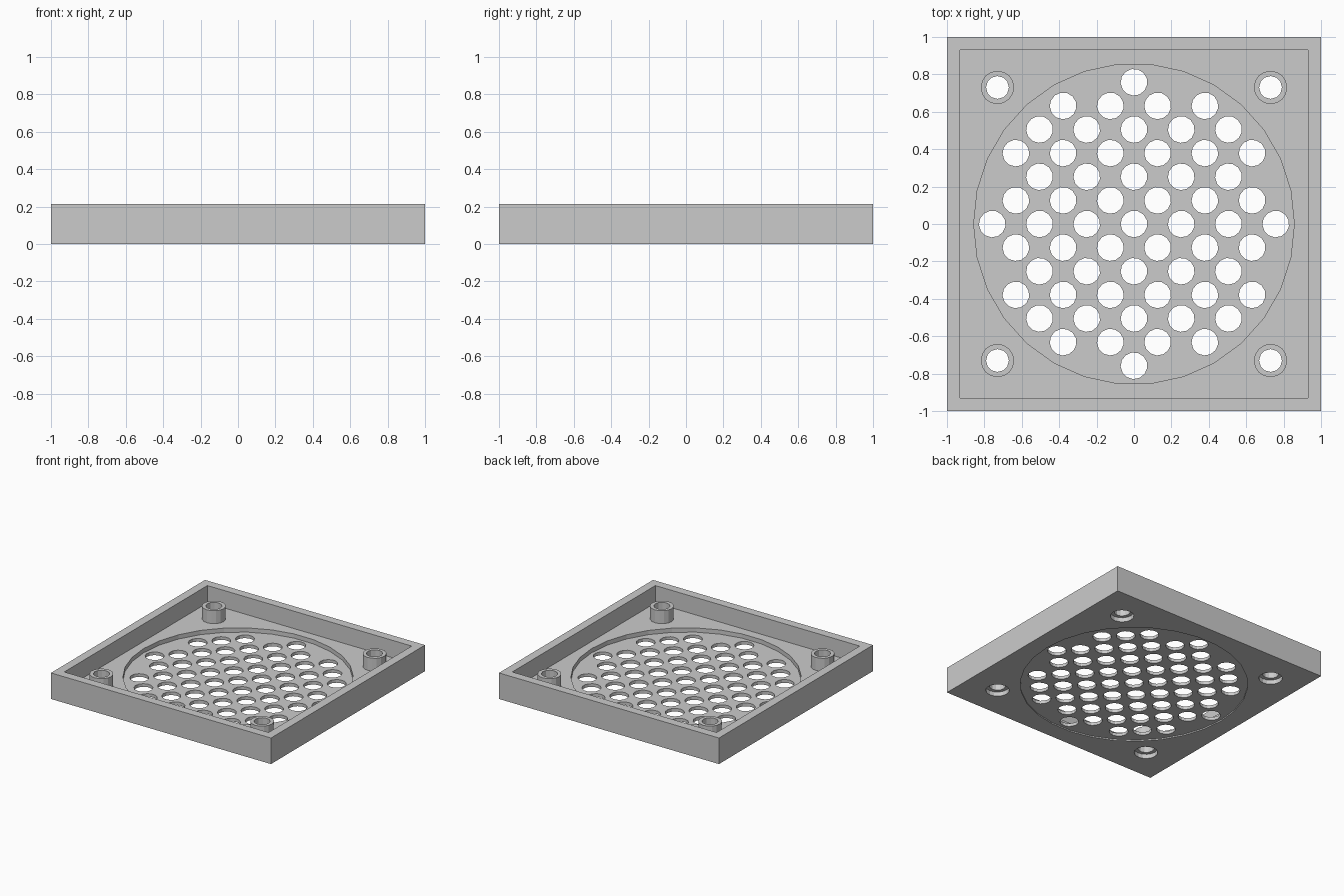
import bpy, bmesh, math
from mathutils import Matrix

cube = bpy.data.objects.get("Cube")
if cube:
    bpy.data.objects.remove(cube, do_unlink=True)

grey = bpy.data.materials.new("light_grey_plastic")
grey.use_nodes = True
GREY = (0.6, 0.6, 0.6, 1)
grey.diffuse_color = GREY
grey.node_tree.nodes["Principled BSDF"].inputs["Base Color"].default_value = GREY

HEIGHT, WALL, FLOOR = 0.214, 0.071, 0.071
GRILLE_LOW, GRILLE_TOP = 0.01, 0.036
GRILLE_R = 0.857
PITCH, HOLE_R = 0.1263, 0.0714
POST, POST_R, SCREW_R, POST_TOP = 0.73, 0.089, 0.061, 0.177
CORNERS = [(x, y) for x in (-POST, POST) for y in (-POST, POST)]


def make(name, bm):
    mesh = bpy.data.meshes.new(name)
    bm.to_mesh(mesh)
    bm.free()
    mesh.materials.append(grey)
    obj = bpy.data.objects.new(name, mesh)
    bpy.context.collection.objects.link(obj)
    return obj


def box(name, half, z0, z1):
    bm = bmesh.new()
    place = Matrix.Translation((0, 0, (z0 + z1) / 2)) @ Matrix.Diagonal((2 * half, 2 * half, z1 - z0, 1))
    bmesh.ops.create_cube(bm, size=1, matrix=place)
    return make(name, bm)


def cylinders(name, centres, r, z0, z1, sides, turn=0.0):
    """Upright prisms, with the first corner turned from +x."""
    bm = bmesh.new()
    for x, y in centres:
        ring = []
        for i in range(sides):
            a = turn + math.tau * i / sides
            ring.append(bm.verts.new((x + r * math.cos(a), y + r * math.sin(a), z0)))
        base = bm.faces.new(ring)
        top = bmesh.ops.extrude_face_region(bm, geom=[base])["geom"]
        for v in top:
            if isinstance(v, bmesh.types.BMVert):
                v.co.z = z1
    bmesh.ops.recalc_face_normals(bm, faces=bm.faces)
    return make(name, bm)


def cut(obj, cutter):
    cutter.hide_render = True
    mod = obj.modifiers.new("cut", "BOOLEAN")
    mod.operation, mod.solver, mod.object = "DIFFERENCE", "EXACT", cutter
    bpy.context.view_layer.objects.active = obj
    bpy.ops.object.modifier_apply(modifier=mod.name)
    bpy.data.objects.remove(cutter, do_unlink=True)


# Square tray: hollow, round opening, stepped screw holes
tray = box("tray", 1, 0, HEIGHT)
cut(tray, box("cavity", 1 - WALL, FLOOR, 1))
cut(tray, cylinders("opening", [(0, 0)], GRILLE_R, -1, 1, 30))
cut(tray, cylinders("screw_holes", CORNERS, SCREW_R, -1, 1, 12))
cut(tray, cylinders("screw_head_recesses", CORNERS, POST_R, -1, GRILLE_TOP, 16))

# Thin round grille with a diagonal grid of holes
grid = [(i * PITCH, j * PITCH) for i in range(-6, 7) for j in range(-6, 7)
        if (i + j) % 2 == 0 and math.hypot(i, j) < 6.1]
grille = cylinders("grille", [(0, 0)], GRILLE_R, GRILLE_LOW, GRILLE_TOP, 30)
cut(grille, cylinders("grille_holes", grid, HOLE_R, -1, 1, 13, math.pi / 4))

# Hollow mounting posts in the corners
posts = cylinders("mounting_posts", CORNERS, POST_R, FLOOR, POST_TOP, 16)
cut(posts, cylinders("post_holes", CORNERS, SCREW_R, -1, 1, 12))
